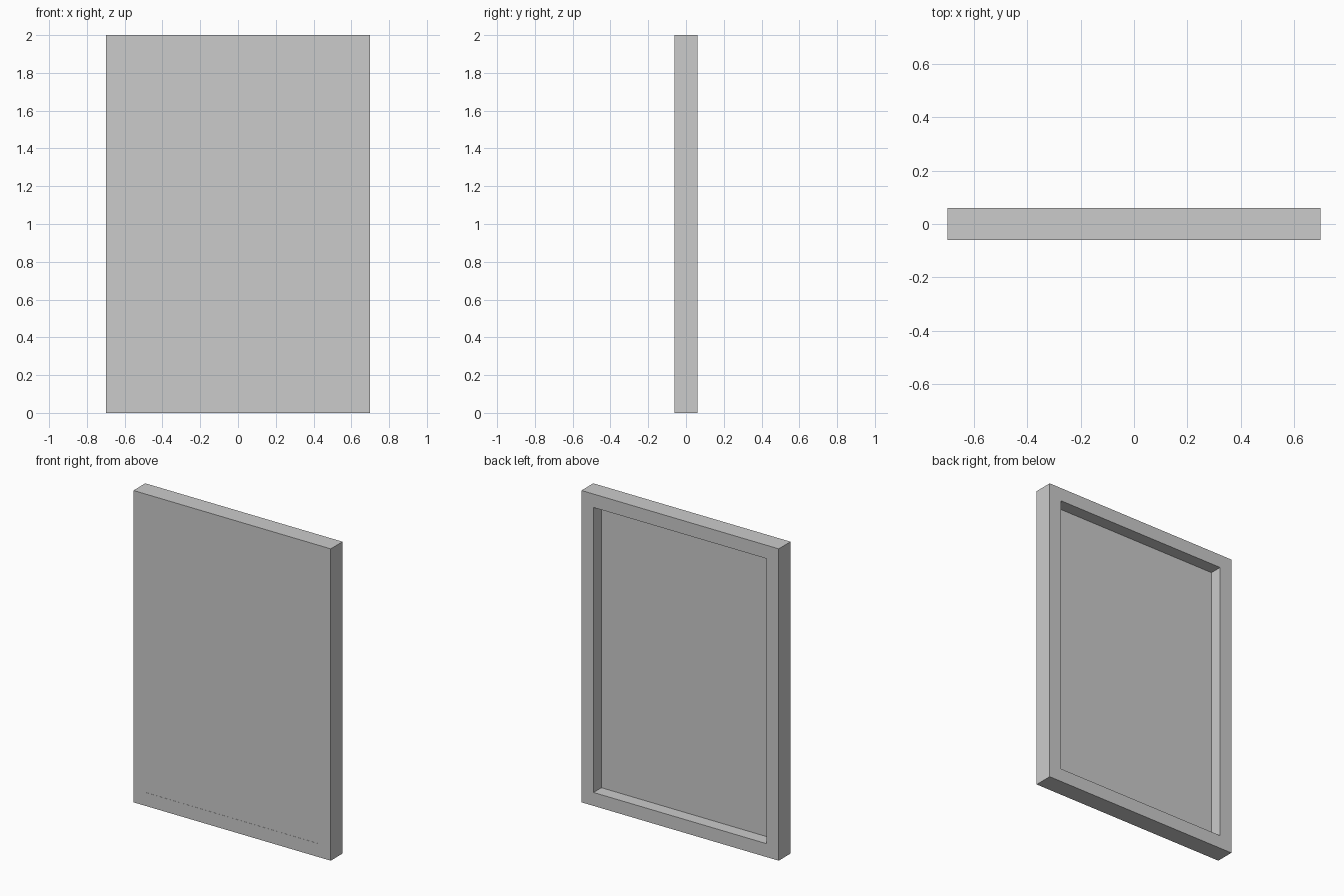
import bpy, bmesh

if "Cube" in bpy.data.objects:
    bpy.data.objects.remove(bpy.data.objects["Cube"])

W, H, D = 0.70, 2.0, 0.06   # half width, height, half depth
B = 0.086                   # border width

grey = bpy.data.materials.new("light_grey")
grey.diffuse_color = (0.6, 0.6, 0.6, 1)
grey.use_nodes = True
grey.node_tree.nodes["Principled BSDF"].inputs["Base Color"].default_value = grey.diffuse_color


def finish(name, bm):
    bmesh.ops.recalc_face_normals(bm, faces=bm.faces)
    mesh = bpy.data.meshes.new(name)
    bm.to_mesh(mesh)
    bm.free()
    mesh.materials.append(grey)
    obj = bpy.data.objects.new(name, mesh)
    bpy.context.collection.objects.link(obj)
    return obj


def rectangle(bm, inset, y):
    x = W - inset
    return [bm.verts.new((px, y, pz)) for px, pz in
            ((-x, inset), (x, inset), (x, H - inset), (-x, H - inset))]


# mitred border: four rectangles joined into a closed ring
bm = bmesh.new()
loops = [rectangle(bm, i, y) for i, y in ((0, -D), (0, D), (B, D), (B, -D))]
for k in range(4):
    a, b = loops[k], loops[(k + 1) % 4]
    for i in range(4):
        j = (i + 1) % 4
        bm.faces.new((a[i], a[j], b[j], b[i]))
finish("frame", bm)

# panel nearly flush with the front and recessed from the back
bm = bmesh.new()
front = rectangle(bm, B, -D + 0.001)
back = rectangle(bm, B, -0.02)
bm.faces.new(front)
bm.faces.new(back)
for i in range(4):
    j = (i + 1) % 4
    bm.faces.new((front[i], front[j], back[j], back[i]))
finish("panel", bm)
